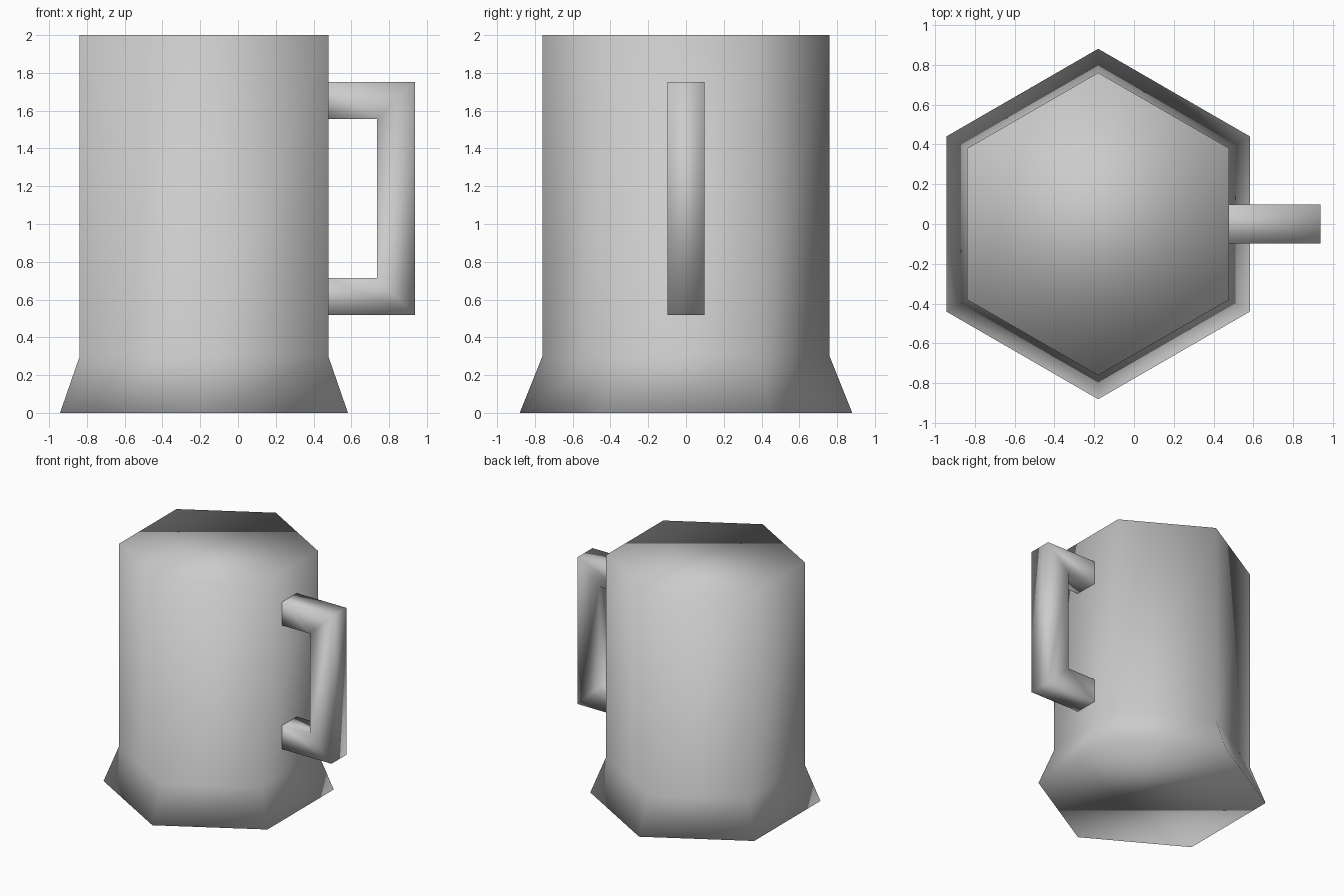
import bpy
import math

if "Cube" in bpy.data.objects:
    bpy.data.objects.remove(bpy.data.objects["Cube"])

grey = bpy.data.materials.new("plain_grey")
grey.diffuse_color = (0.6, 0.6, 0.6, 1.0)
grey.use_nodes = True
grey.node_tree.nodes["Principled BSDF"].inputs["Base Color"].default_value = grey.diffuse_color


def loft(name, rings, capped):
    """Join equal-sized rings of points into one smooth-shaded object."""
    n = len(rings[0])
    verts = [p for ring in rings for p in ring]
    faces = [(r * n + i, r * n + (i + 1) % n, (r + 1) * n + (i + 1) % n, (r + 1) * n + i)
             for r in range(len(rings) - 1) for i in range(n)]
    if capped:
        faces.append(tuple(reversed(range(n))))
        faces.append(tuple(range(len(verts) - n, len(verts))))
    mesh = bpy.data.meshes.new(name)
    mesh.from_pydata(verts, [], faces)
    mesh.materials.append(grey)
    mesh.shade_smooth()
    obj = bpy.data.objects.new(name, mesh)
    bpy.context.collection.objects.link(obj)
    return obj


# Six-sided closed body with a flared foot, corners toward front and back
CX = -0.18


def hexagon(radius, z):
    angles = [math.radians(30 + 60 * i) for i in range(6)]
    return [(CX + radius * math.cos(a), radius * math.sin(a), z) for a in angles]


loft("mug_body", [hexagon(0.88, 0.0), hexagon(0.76, 0.3), hexagon(0.76, 2.0)], True)


# Square-section handle: (outer x, outer z, inner x, inner z) at each mitre
def section(xo, zo, xi, zi, h=0.098):
    return [(xo, -h, zo), (xo, h, zo), (xi, h, zi), (xi, -h, zi)]


stations = [(0.47, 0.517, 0.47, 0.715), (0.938, 0.517, 0.736, 0.715),
            (0.938, 1.753, 0.736, 1.557), (0.47, 1.753, 0.47, 1.557)]
loft("handle", [section(*s) for s in stations], False)
